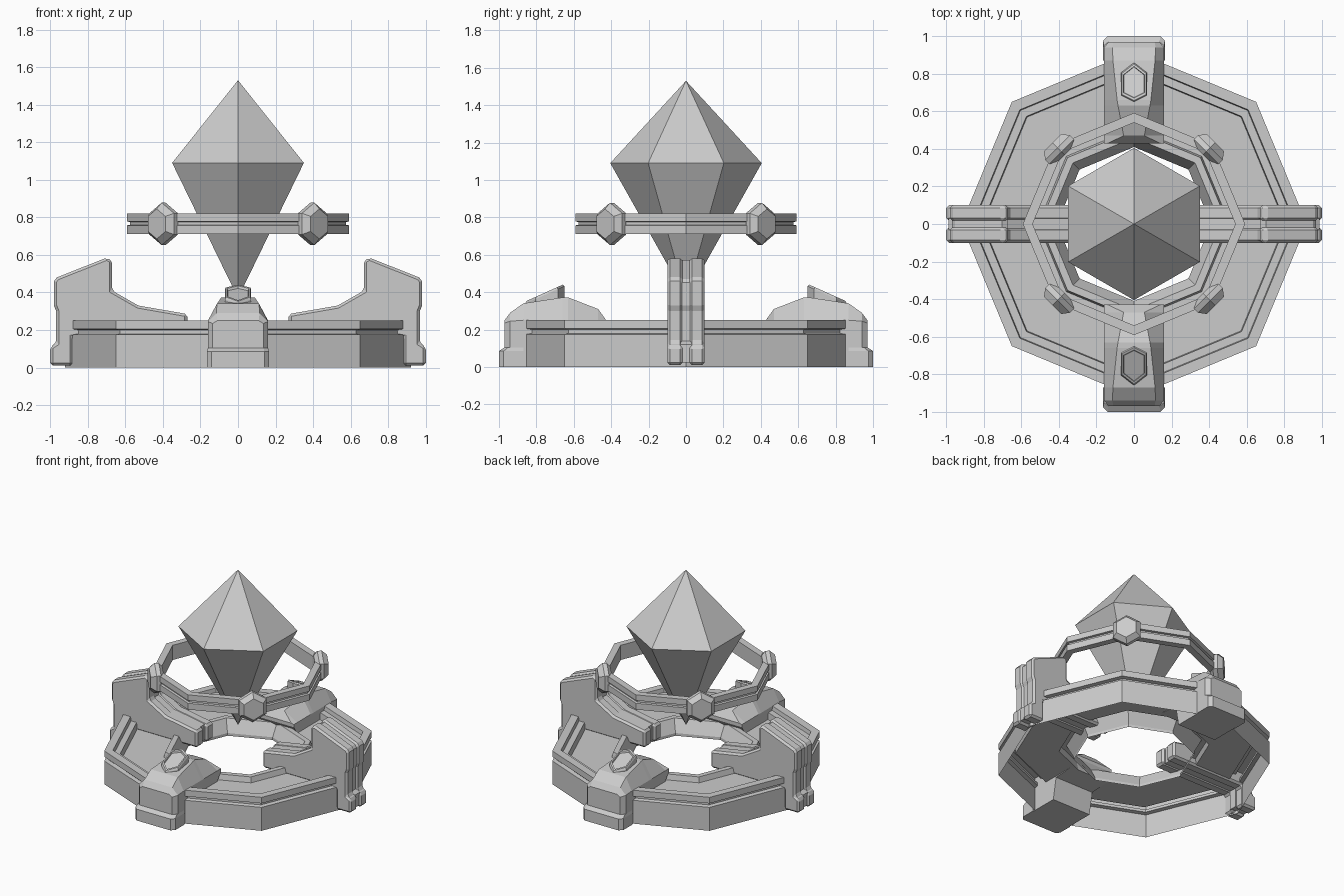
import bpy, bmesh
from math import cos, sin, pi, radians
from mathutils import Matrix, Vector

if "Cube" in bpy.data.objects:
    bpy.data.objects.remove(bpy.data.objects["Cube"])


def make(name, verts, faces, recalc=True):
    bm = bmesh.new()
    vs = [bm.verts.new(v) for v in verts]
    for f in faces:
        bm.faces.new([vs[i] for i in f])
    if recalc:
        bmesh.ops.recalc_face_normals(bm, faces=bm.faces)
    me = bpy.data.meshes.new(name)
    bm.to_mesh(me)
    bm.free()
    ob = bpy.data.objects.new(name, me)
    bpy.context.collection.objects.link(ob)
    return ob


def lathe(name, prof, n=8, closed=False):
    """Revolve (r, z) profile into an n-sided band."""
    verts = [(r * cos(2 * pi * i / n), r * sin(2 * pi * i / n), z)
             for i in range(n) for r, z in prof]
    m = len(prof)
    faces = []
    for i in range(n):
        j = (i + 1) % n
        for k in range(m if closed else m - 1):
            l = (k + 1) % m
            faces.append((i * m + k, j * m + k, j * m + l, i * m + l))
    return make(name, verts, faces, False)


def loft(name, sections, matrix=Matrix()):
    """Bridge equal-length loops of points and cap both ends."""
    n = len(sections[0])
    verts = [matrix @ Vector(p) for s in sections for p in s]
    faces = [tuple(range(n)), tuple(range((len(sections) - 1) * n, len(sections) * n))]
    for s in range(len(sections) - 1):
        for i in range(n):
            j = (i + 1) % n
            faces.append((s * n + i, s * n + j, (s + 1) * n + j, (s + 1) * n + i))
    return make(name, verts, faces)


def bevel(ob, width):
    mod = ob.modifiers.new("bevel", 'BEVEL')
    mod.width = width
    mod.segments = 1
    mod.limit_method = 'ANGLE'
    mod.angle_limit = radians(40)


# Octagonal hollow base: grooved outer wall, stepped rim, floor, inner lip
lathe("base_ring", [(.92, 0), (.92, .175), (.89, .18), (.89, .2), (.92, .205), (.92, .25),
                    (.86, .25), (.855, .22), (.81, .22), (.805, .17), (.51, .17),
                    (.50, .21), (.46, .21), (.41, .12), (.41, .10)])

# Floating octagonal ring with a groove round the outside
lathe("floating_ring", [(.54, .71), (.592, .71), (.592, .757), (.575, .76), (.575, .775),
                        (.592, .778), (.592, .82), (.54, .82)], closed=True)

# Hexagonal clasps on the diagonal corners of the floating ring
for q in range(4):
    secs = []
    for r, h in ((.52, .08), (.545, .113), (.575, .113), (.612, .08)):
        secs.append([(r, h * .95 * sin(pi * i / 3), .765 + h * cos(pi * i / 3)) for i in range(6)])
    loft(f"ring_clasp_{q + 1}", secs, Matrix.Rotation(pi / 4 + q * pi / 2, 4, 'Z'))

# Six-sided crystal
hexa = [(.405 * cos(pi / 2 + i * pi / 3), .405 * sin(pi / 2 + i * pi / 3), 1.09) for i in range(6)]
make("crystal", hexa + [(0, 0, 1.53), (0, 0, .37)],
     [(i, (i + 1) % 6, 6) for i in range(6)] + [((i + 1) % 6, i, 7) for i in range(6)])

# Tall side arms: two bevelled slabs around a slightly recessed core
side = [(.27, .16), (.88, .16), (.88, .01), (1, .01), (1, .11), (.968, .13), (.968, .30),
        (.98, .33), (.98, .46), (.965, .48), (.70, .585), (.67, .57), (.67, .41),
        (.53, .33), (.27, .285)]
core = [(.75 + (x - .75) * .95, .3 + (z - .3) * .95) for x, z in side]
for label, ang in (("right", 0), ("left", pi)):
    rot = Matrix.Rotation(ang, 4, 'Z')
    for part, s in (("a", 1), ("b", -1)):
        slab = loft(f"{label}_arm_slab_{part}",
                    [[(x, s * y, z) for x, z in side] for y in (.018, .1)], rot)
        bevel(slab, .014)
    loft(f"{label}_arm_core", [[(x, y, z) for x, z in core] for y in (-.03, .03)], rot)

# Low front and back blocks: y, half width, shoulder z, top half width, top z, bottom z
block = [(-.97, .135, .235, .11, .25, 0), (-.94, .16, .245, .115, .29, 0),
         (-.87, .16, .25, .112, .34, 0), (-.66, .16, .25, .09, .372, 0),
         (-.63, .16, .25, .085, .372, .16), (-.47, .16, .25, .055, .31, .17),
         (-.43, .16, .25, .14, .255, .23)]
for label, ang in (("front", 0), ("back", pi)):
    rot = Matrix.Rotation(ang, 4, 'Z')
    loft(f"{label}_block", [[(-w, y, b), (w, y, b), (w, y, zs), (wt, y, zt), (-wt, y, zt), (-w, y, zs)]
                            for y, w, zs, wt, zt, b in block], rot)
    # Foot band with chamfered top and corners
    foot = [(-.165, -.87), (-.165, -.975), (-.14, -1), (.14, -1), (.165, -.975), (.165, -.87)]
    loft(f"{label}_foot", [[(x * k, -.87 + (y + .87) * m, z) for x, y in foot]
                           for z, k, m in ((0, 1, 1), (.085, 1, 1), (.105, .97, .77))], rot)
    # Tilted hexagonal gem with a recessed face
    hx = [(0, -.105), (.07, -.05), (.07, .07), (0, .105), (-.07, .07), (-.07, -.05)]
    loft(f"{label}_gem", [[(x * k, -.755 + y * k, .397 + y * k * .45 + dz) for x, y in hx]
                          for k, dz in ((1, -.09), (1, -.012), (.93, 0), (.8, 0), (.77, -.012))], rot)
